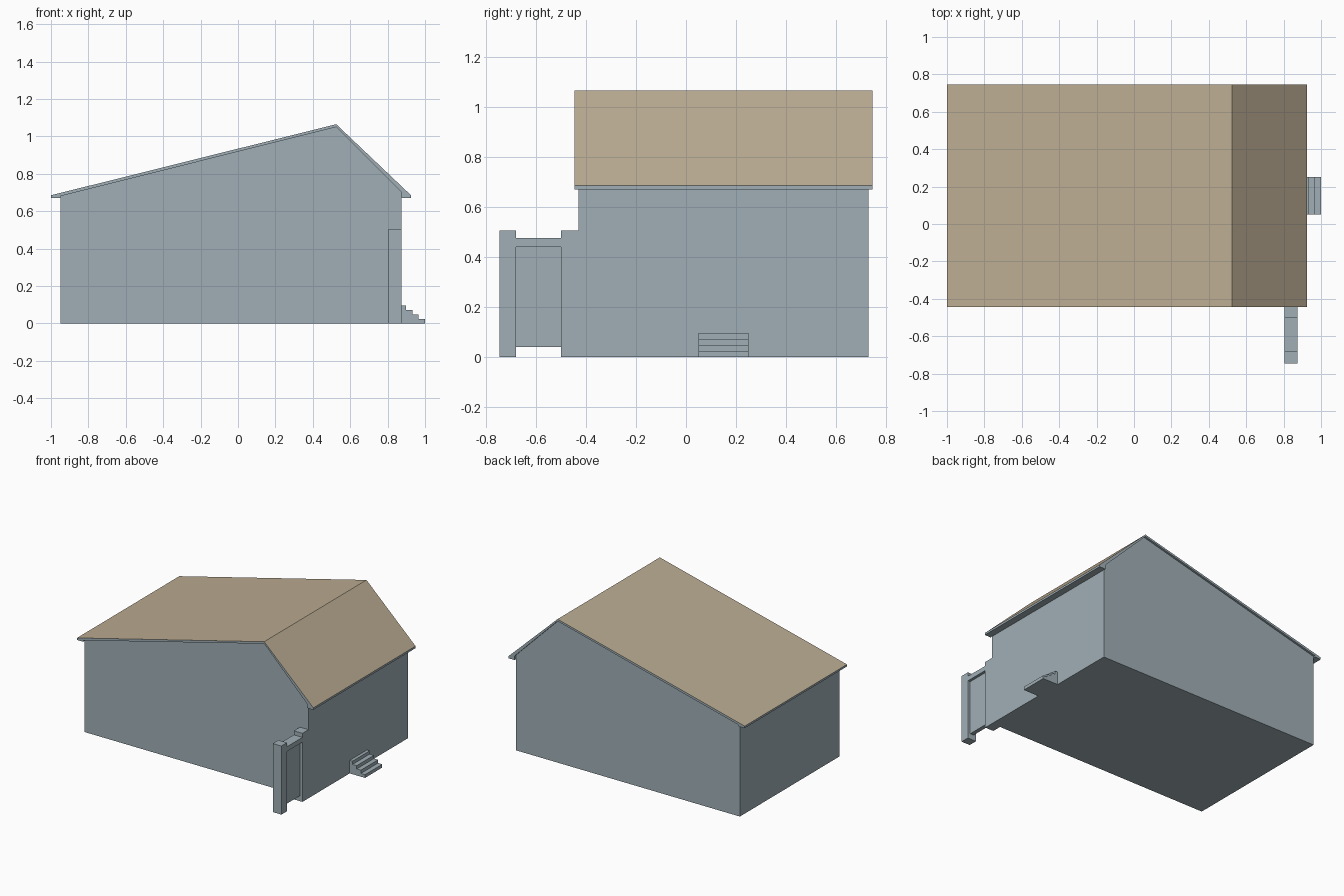
import bpy, bmesh
from mathutils import Vector

cube = bpy.data.objects.get("Cube")
if cube:
    bpy.data.objects.remove(cube, do_unlink=True)


def material(name, rgb):
    mat = bpy.data.materials.new(name)
    mat.use_nodes = True
    mat.diffuse_color = (*rgb, 1)
    mat.node_tree.nodes["Principled BSDF"].inputs["Base Color"].default_value = (*rgb, 1)
    return mat


WALL = material("blue grey wall", (0.35, 0.43, 0.47))
ROOF = material("tan roofing", (0.50, 0.415, 0.29))


def extrude_profile(name, points, y0, y1, mats=(WALL,)):
    """Prism from an (x, z) outline, running from y0 to y1."""
    bm = bmesh.new()
    face = bm.faces.new([bm.verts.new((x, y0, z)) for x, z in points])
    result = bmesh.ops.extrude_face_region(bm, geom=[face])
    verts = [v for v in result["geom"] if isinstance(v, bmesh.types.BMVert)]
    bmesh.ops.translate(bm, vec=Vector((0, y1 - y0, 0)), verts=verts)
    bmesh.ops.recalc_face_normals(bm, faces=bm.faces)
    if len(mats) > 1:
        # upward slopes take the second colour
        for f in bm.faces:
            f.material_index = int(f.normal.z > 0.3)
    mesh = bpy.data.meshes.new(name)
    bm.to_mesh(mesh)
    bm.free()
    for m in mats:
        mesh.materials.append(m)
    obj = bpy.data.objects.new(name, mesh)
    bpy.context.collection.objects.link(obj)
    return obj


def box(name, x0, x1, y0, y1, z0, z1):
    return extrude_profile(name, [(x0, z0), (x1, z0), (x1, z1), (x0, z1)], y0, y1)


# House body with an off-centre gable
extrude_profile("house_body", [(-0.95, 0), (0.875, 0), (0.875, 0.70),
                               (0.525, 1.05), (-0.95, 0.68)], -0.43, 0.73)

# Roof slab with flat boxed eaves
extrude_profile("roof", [(-1, 0.67), (-0.95, 0.67), (-0.95, 0.68), (0.525, 1.05),
                         (0.875, 0.70), (0.875, 0.67), (0.925, 0.67),
                         (0.925, 0.685), (0.525, 1.065), (-1, 0.685)],
                -0.445, 0.745, (WALL, ROOF))

# Side gate beside the front corner
GATE_X = (0.805, 0.875)
for name, y0, y1 in (("outer_gate_post", -0.745, -0.68), ("inner_gate_post", -0.50, -0.43)):
    box(name, *GATE_X, y0, y1, 0, 0.505)
box("gate_lintel", *GATE_X, -0.68, -0.50, 0.44, 0.475)
box("gate_panel", 0.825, 0.855, -0.68, -0.50, 0.04, 0.44)

# Entrance steps
RISE, TREADS = 0.024, (0.898, 0.932, 0.966, 1.0)
outline = [(0.875, 0), (TREADS[-1], 0)]
for i, x in enumerate(reversed(TREADS)):
    outline += [(x, RISE * (i + 1))]
    inner = TREADS[-2 - i] if i < len(TREADS) - 1 else 0.875
    outline += [(inner, RISE * (i + 1))]
extrude_profile("entrance_steps", outline, 0.05, 0.25)
